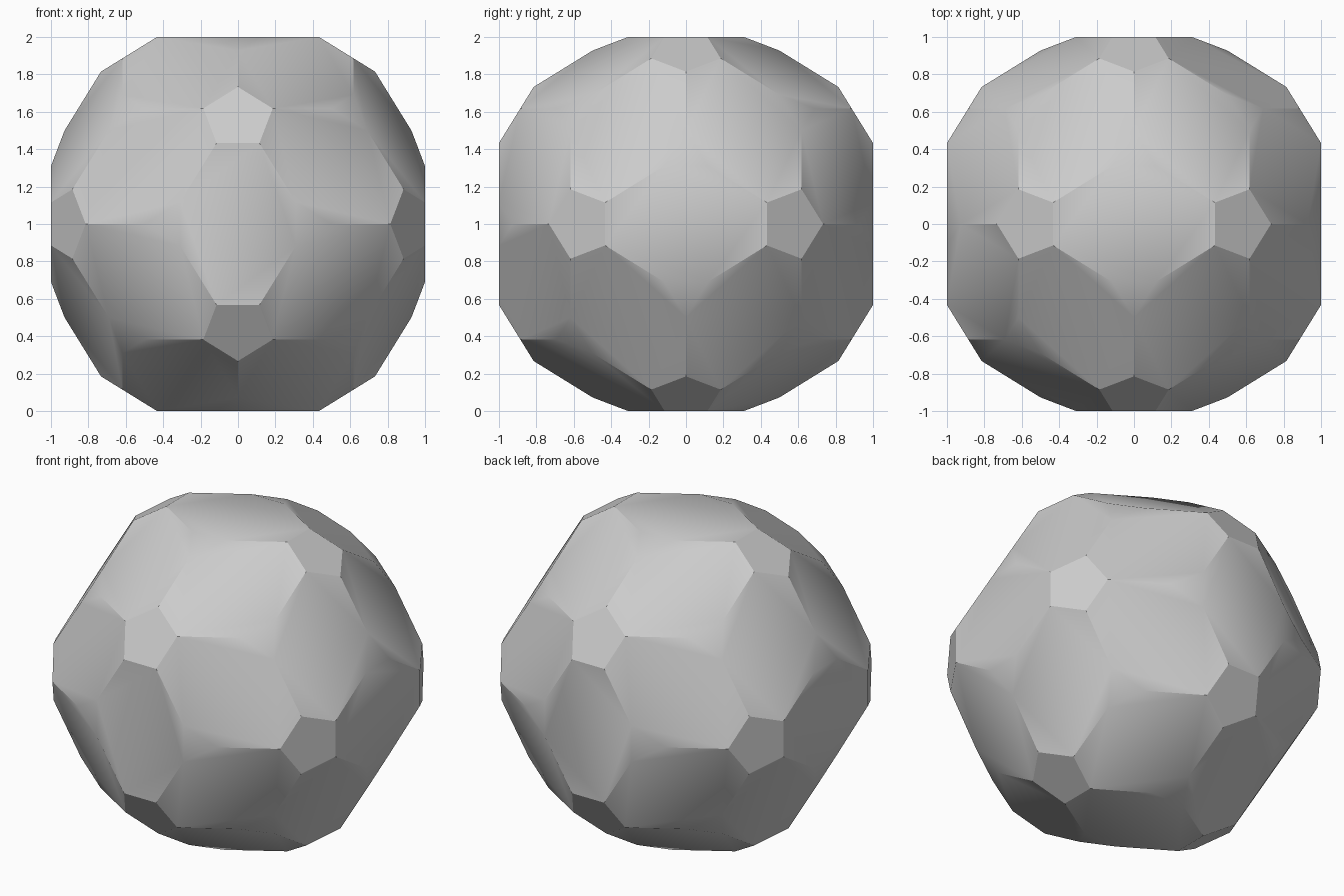
import bpy
import bmesh
import math
from itertools import product
from mathutils import Vector

cube = bpy.data.objects.get("Cube")
if cube:
    bpy.data.objects.remove(cube, do_unlink=True)

G = (math.sqrt(5) - 1) / 2      # golden ratio conjugate, 0.618
CUT_FIVE = 0.30                 # edge share cut off at five-sided corners
CUT_THREE = 0.19                # edge share cut off at three-sided corners


def directions(x, y, z):
    """All sign changes and cyclic orders of a vector, without repeats."""
    found = []
    for p in ((x, y, z), (y, z, x), (z, x, y)):
        for s in product((1, -1), repeat=3):
            v = Vector([a * b for a, b in zip(p, s)])
            if all((v - w).length > 1e-4 for w in found):
                found.append(v)
    return found


# Corners and face directions of a rhombic triacontahedron of inner radius 1
fives = directions(1, G, 0)
threes = directions(0, G * G, 1) + directions(G, G, G)[:8]
normals = directions(1, 0, 0) + directions(G / 2, 0.5, (1 + G) / 2)

bm = bmesh.new()

# Large eight-sided faces: each rhombus with its four corners cut
for n in normals:
    a1, a2 = [v for v in fives if abs(v.dot(n) - 1) < 1e-3]
    c1, c2 = [v for v in threes if abs(v.dot(n) - 1) < 1e-3]
    ring = [a1, c1, a2, c2]
    points = []
    for i, v in enumerate(ring):
        cut = CUT_FIVE if i % 2 == 0 else CUT_THREE
        points += [v.lerp(ring[i - 1], cut), v.lerp(ring[(i + 1) % 4], cut)]
    bm.faces.new([bm.verts.new(p) for p in points])

# Weld, then close the five-sided and three-sided openings
bmesh.ops.remove_doubles(bm, verts=bm.verts[:], dist=1e-3)
bmesh.ops.holes_fill(bm, edges=bm.edges[:], sides=5)
bmesh.ops.recalc_face_normals(bm, faces=bm.faces[:])
bmesh.ops.translate(bm, verts=bm.verts[:], vec=(0, 0, 1))

mesh = bpy.data.meshes.new("faceted_ball")
bm.to_mesh(mesh)
bm.free()
ball = bpy.data.objects.new("faceted_ball", mesh)
bpy.context.collection.objects.link(ball)

# Plain grey
grey = bpy.data.materials.new("light grey")
grey.use_nodes = True
colour = (0.6, 0.6, 0.6, 1)
grey.diffuse_color = colour
grey.node_tree.nodes["Principled BSDF"].inputs["Base Color"].default_value = colour
mesh.materials.append(grey)

# Soft blend over the small triangles, sharp everywhere else
bpy.ops.object.select_all(action="DESELECT")
ball.select_set(True)
bpy.context.view_layer.objects.active = ball
bpy.ops.object.shade_smooth_by_angle(angle=math.radians(30))
